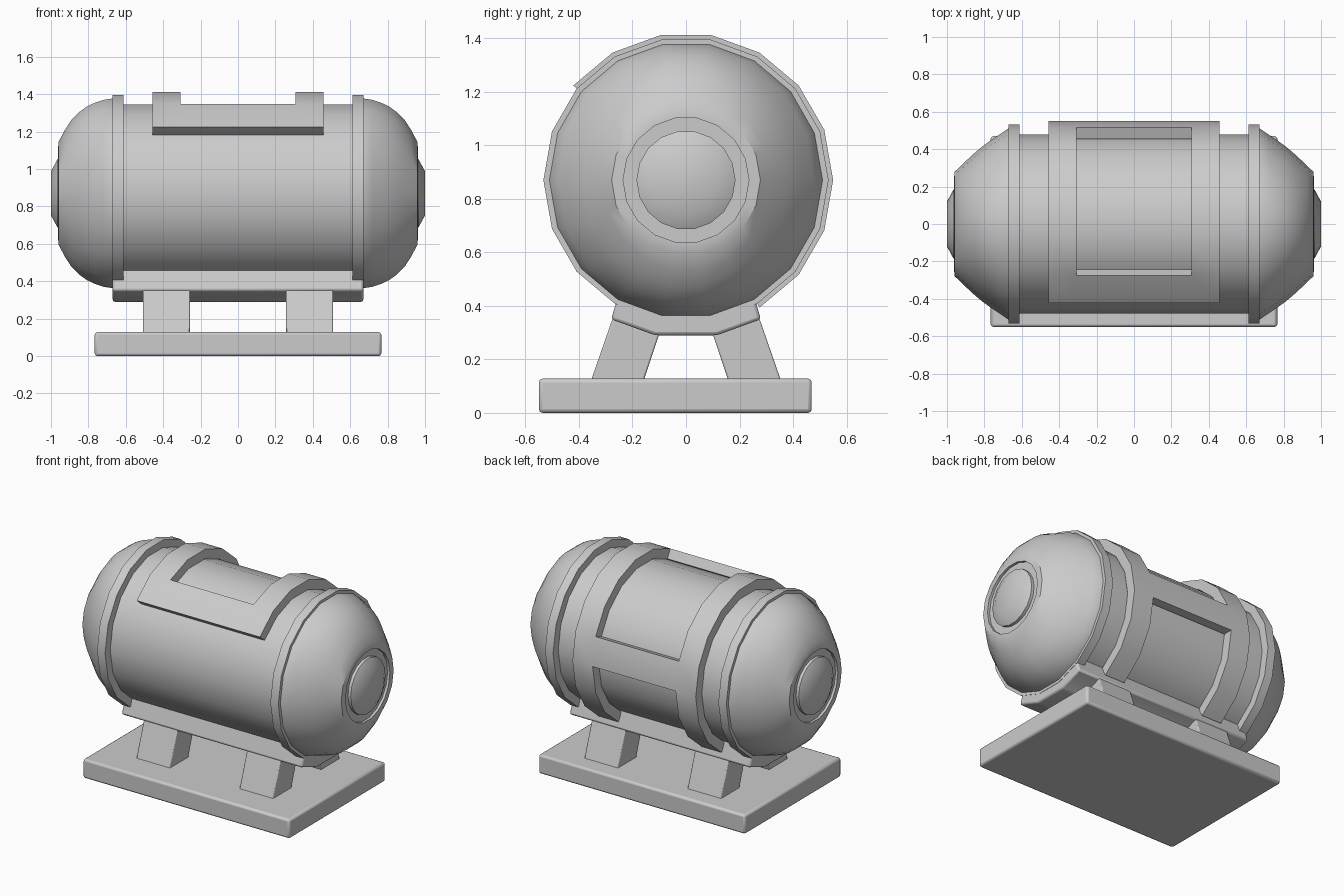
import bpy, bmesh
from math import cos, sin, radians

if "Cube" in bpy.data.objects:
    bpy.data.objects.remove(bpy.data.objects["Cube"])

AXIS_Z = 0.87   # height of the tank axis
SIDES = 18


def finish(name, bm, bevel=0.0):
    bmesh.ops.recalc_face_normals(bm, faces=bm.faces)
    me = bpy.data.meshes.new(name)
    bm.to_mesh(me)
    bm.free()
    ob = bpy.data.objects.new(name, me)
    bpy.context.collection.objects.link(ob)
    bpy.ops.object.select_all(action='DESELECT')
    ob.select_set(True)
    bpy.context.view_layer.objects.active = ob
    bpy.ops.object.shade_smooth_by_angle(angle=radians(32))
    if bevel:
        m = ob.modifiers.new("bevel", 'BEVEL')
        m.width = bevel
        m.segments = 2
        m.limit_method = 'ANGLE'
        m.angle_limit = radians(15)
    return ob


def lathe(name, profile, side=1, closed=False):
    """Rings around the tank axis; profile points are (x, y radius, z radius)."""
    bm = bmesh.new()
    rings = []
    for x, ry, rz in profile:
        rings.append([bm.verts.new((side * x, ry * cos(radians(20 * i)),
                                    AXIS_Z + rz * sin(radians(20 * i))))
                      for i in range(SIDES)])
    pairs = list(zip(rings, rings[1:]))
    if closed:
        pairs.append((rings[-1], rings[0]))
    for a, b in pairs:
        for i in range(SIDES):
            j = (i + 1) % SIDES
            bm.faces.new((a[i], a[j], b[j], b[i]))
    if not closed:
        bm.faces.new(rings[0])
        bm.faces.new(rings[-1])
    return finish(name, bm)


def prism(name, outline, x0, x1, bevel):
    """Extrude a (y, z) outline along x."""
    bm = bmesh.new()
    a = [bm.verts.new((x0, y, z)) for y, z in outline]
    b = [bm.verts.new((x1, y, z)) for y, z in outline]
    bm.faces.new(a)
    bm.faces.new(b)
    n = len(outline)
    for i in range(n):
        j = (i + 1) % n
        bm.faces.new((a[i], a[j], b[j], b[i]))
    return finish(name, bm, bevel)


# Tank body
lathe("tank_body", [(-0.63, 0.478, 0.483), (0.63, 0.478, 0.483)])

# Domed ends with grooved cap, and the flange rings
dome = [(0.615, 0.515, 0.515), (0.67, 0.512, 0.515), (0.72, 0.478, 0.507),
        (0.765, 0.448, 0.492), (0.81, 0.415, 0.47), (0.85, 0.382, 0.44),
        (0.89, 0.345, 0.4), (0.925, 0.312, 0.345), (0.96, 0.278, 0.278)]
cap = [(0.962, 0.235), (0.945, 0.235), (0.945, 0.185), (0.965, 0.185), (1.0, 0.12)]
flange = [(0.613, 0.45), (0.613, 0.533), (0.672, 0.533), (0.672, 0.45)]
for side, label in ((-1, "left"), (1, "right")):
    lathe(label + "_dome", dome + [(x, r, r) for x, r in cap], side)
    lathe(label + "_flange", [(x, r, r) for x, r in flange], side, closed=True)

# Strap frame: two wrapped bands joined by a front bar and a back bar
R_OUT, R_IN = 0.55, 0.485
bm = bmesh.new()
angles = list(range(-60, 141, 20))
grid = [[bm.verts.new((x, R_OUT * cos(radians(a)), AXIS_Z + R_OUT * sin(radians(a))))
         for x in (-0.457, -0.308, 0.308, 0.457)] for a in angles]
for k, a in enumerate(angles[:-1]):
    for c in range(3):
        if c != 1 or a in (0, 120):
            bm.faces.new((grid[k][c], grid[k][c + 1], grid[k + 1][c + 1], grid[k + 1][c]))
bmesh.ops.delete(bm, geom=[v for v in bm.verts if not v.link_faces], context='VERTS')
bmesh.ops.solidify
outer = list(bm.faces)
new = bmesh.ops.extrude_face_region(bm, geom=outer, use_keep_orig=True)
for v in new["geom"]:
    if isinstance(v, bmesh.types.BMVert):
        v.co.y *= R_IN / R_OUT
        v.co.z = AXIS_Z + (v.co.z - AXIS_Z) * R_IN / R_OUT
finish("strap_frame", bm)

# Cradle under the tank
prism("cradle", [(-0.28, 0.35), (-0.245, 0.465), (0.245, 0.465), (0.28, 0.35),
                 (0.115, 0.29), (-0.115, 0.29)], -0.67, 0.67, 0.012)

# Four splayed legs
for sx, lx in ((-1, "left"), (1, "right")):
    for sy, ly in ((-1, "front"), (1, "back")):
        leg = [(0.272, 0.36), (0.357, 0.115), (0.16, 0.115), (0.1, 0.295), (0.13, 0.36)]
        prism(f"{ly}_{lx}_leg", [(sy * y, z) for y, z in leg],
              *sorted((sx * 0.257, sx * 0.508)), 0.006)

# Base plate
prism("base_plate", [(-0.55, 0), (0.47, 0), (0.47, 0.128), (-0.55, 0.128)],
      -0.766, 0.766, 0.014)
